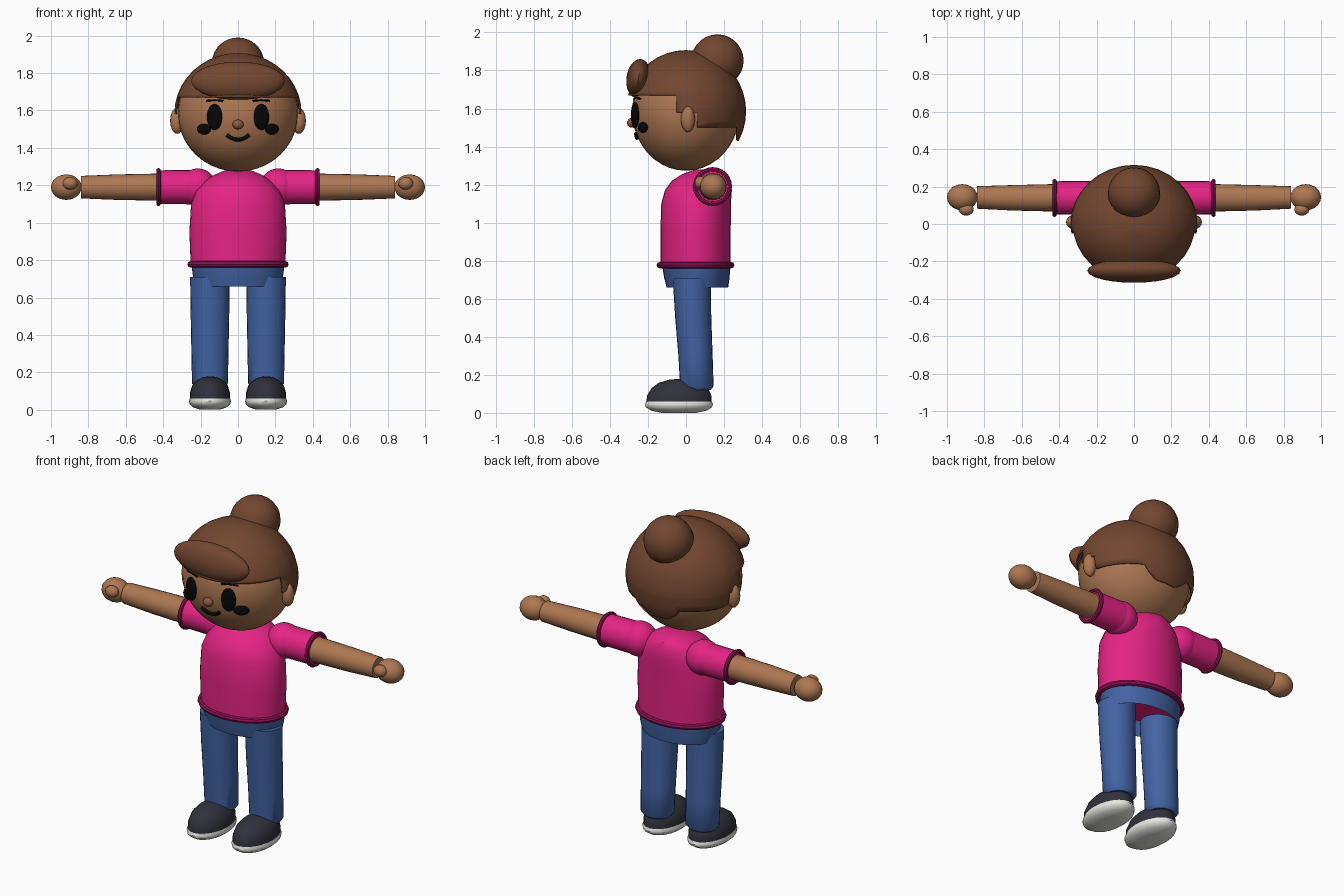
import bpy, bmesh
from math import cos, sin, pi, sqrt, radians
from mathutils import Vector

cube = bpy.data.objects.get("Cube")
if cube:
    bpy.data.objects.remove(cube, do_unlink=True)


def material(name, r, g, b):
    m = bpy.data.materials.new(name)
    m.use_nodes = True
    m.diffuse_color = (r, g, b, 1)
    bsdf = m.node_tree.nodes["Principled BSDF"]
    bsdf.inputs["Base Color"].default_value = (r, g, b, 1)
    bsdf.inputs["Roughness"].default_value = 0.8
    return m


SKIN = material("skin", 0.42, 0.185, 0.085)
NOSE = material("nose_brown", 0.27, 0.105, 0.05)
HAIR = material("hair_brown", 0.17, 0.062, 0.03)
PINK = material("shirt_pink", 0.78, 0.017, 0.23)
TRIM = material("trim_dark_pink", 0.28, 0.005, 0.09)
DENIM = material("trouser_blue", 0.055, 0.125, 0.37)
SHOE = material("shoe_charcoal", 0.03, 0.03, 0.045)
SOLE = material("sole_white", 0.8, 0.8, 0.75)
BLACK = material("face_black", 0.002, 0.002, 0.002)


def add_mesh(name, bm, mat, loc=(0, 0, 0), rot=(0, 0, 0)):
    mesh = bpy.data.meshes.new(name)
    bmesh.ops.recalc_face_normals(bm, faces=bm.faces)
    bm.to_mesh(mesh)
    bm.free()
    mesh.materials.append(mat)
    obj = bpy.data.objects.new(name, mesh)
    obj.location, obj.rotation_euler = loc, rot
    bpy.context.collection.objects.link(obj)
    bpy.ops.object.select_all(action="DESELECT")
    obj.select_set(True)
    bpy.context.view_layer.objects.active = obj
    bpy.ops.object.shade_smooth_by_angle(angle=radians(40))
    return obj


def sphere(radii, seg, rings):
    bm = bmesh.new()
    bmesh.ops.create_uvsphere(bm, u_segments=seg, v_segments=rings, radius=1)
    bmesh.ops.scale(bm, vec=Vector(radii), verts=bm.verts)
    return bm


def ball(name, loc, radii, mat, seg=24, rings=14, rot=(0, 0, 0)):
    return add_mesh(name, sphere(radii, seg, rings), mat, loc, rot)


def loft(name, rings, mat, loc=(0, 0, 0), rot=(0, 0, 0), caps=(True, True), n=24):
    """Skin elliptical rings given as (height, centre_y, radius_x, radius_y)."""
    bm = bmesh.new()
    loops = [[bm.verts.new((rx * cos(2 * pi * i / n), cy + ry * sin(2 * pi * i / n), z))
              for i in range(n)] for z, cy, rx, ry in rings]
    for a, b in zip(loops, loops[1:]):
        for i in range(n):
            j = (i + 1) % n
            bm.faces.new((a[i], a[j], b[j], b[i]))
    for loop, cap in zip((loops[0], loops[-1]), caps):
        if cap:
            bm.faces.new(loop)
    return add_mesh(name, bm, mat, loc, rot)


def band(name, loc, rx, ry, tube, mat, rot=(0, 0, 0)):
    """Elliptical tube lying round an opening."""
    bm, n, k = bmesh.new(), 24, 8
    grid = [[bm.verts.new(((rx + tube * cos(2 * pi * j / k)) * cos(2 * pi * i / n),
                           (ry + tube * cos(2 * pi * j / k)) * sin(2 * pi * i / n),
                           tube * sin(2 * pi * j / k))) for j in range(k)] for i in range(n)]
    for i in range(n):
        a, b = grid[i], grid[(i + 1) % n]
        for j in range(k):
            bm.faces.new((a[j], b[j], b[(j + 1) % k], a[(j + 1) % k]))
    return add_mesh(name, bm, mat, loc, rot)


# Head
HEAD_Z = 1.585
HEAD = (0.322, 0.283, 0.312)
ball("head", (0, 0, HEAD_Z), HEAD, SKIN, 32, 20)


def face_y(x, z):
    return -HEAD[1] * sqrt(1 - (x / HEAD[0]) ** 2 - ((z - HEAD_Z) / HEAD[2]) ** 2)


def face_line(name, x0, x1, height, depth):
    """Thin tube drawn over the face from x0 to x1."""
    curve = bpy.data.curves.new(name, "CURVE")
    curve.dimensions = "3D"
    curve.bevel_depth, curve.bevel_resolution, curve.use_fill_caps = depth, 2, True
    spline = curve.splines.new("POLY")
    spline.points.add(10)
    for i, p in enumerate(spline.points):
        x = x0 + (x1 - x0) * i / 10
        p.co = (x, face_y(x, height(x)) - 0.006, height(x), 1)
    curve.materials.append(BLACK)
    obj = bpy.data.objects.new(name, curve)
    bpy.context.collection.objects.link(obj)


# Hair cap with a stepped hairline
bm = sphere((0.34, 0.316, 0.322), 32, 20)
steps = ((-0.05, 0.085), (0.06, -0.005), (0.27, -0.085), (1, -0.155))
for y, z in steps:
    for co, no in (((0, y, 0), (0, 1, 0)), ((0, 0, z), (0, 0, 1))):
        bmesh.ops.bisect_plane(bm, geom=bm.verts[:] + bm.edges[:] + bm.faces[:],
                               plane_co=co, plane_no=no)


def below_hairline(face):
    c = face.calc_center_median()
    return c.z < next(z for y, z in steps if c.y < y)


bmesh.ops.delete(bm, geom=[f for f in bm.faces if below_hairline(f)], context="FACES")
hair = add_mesh("hair_cap", bm, HAIR, (0, 0, HEAD_Z))
shell = hair.modifiers.new("thickness", "SOLIDIFY")
shell.thickness, shell.offset = 0.008, -1

ball("hair_bun", (0, 0.165, 1.852), (0.14, 0.138, 0.138), HAIR)
ball("hair_fringe", (0, -0.25, 1.758), (0.25, 0.063, 0.103), HAIR, rot=(radians(-8), 0, 0))

# Face
ball("nose", (0, -0.285, 1.525), (0.03, 0.025, 0.026), NOSE, 16, 10)
face_line("mouth", -0.06, 0.06, lambda x: 1.444 + 7 * x * x, 0.01)

# Torso
loft("shirt_body", [(0.775, 0.05, 0.253, 0.184), (0.95, 0.05, 0.26, 0.185),
                    (1.1, 0.053, 0.251, 0.183), (1.17, 0.065, 0.225, 0.176),
                    (1.22, 0.08, 0.18, 0.155), (1.255, 0.1, 0.13, 0.12),
                    (1.28, 0.11, 0.07, 0.06)], PINK, n=32)
band("shirt_hem", (0, 0.05, 0.777), 0.254, 0.188, 0.017, TRIM)
loft("trouser_hips", [(0.66, 0.06, 0.228, 0.162), (0.71, 0.057, 0.24, 0.172),
                      (0.78, 0.054, 0.25, 0.18)], DENIM, caps=(False, True), n=32)

# Paired parts
for s, side in ((1, "left"), (-1, "right")):
    ball(side + "_ear", (s * 0.325, 0.01, 1.545), (0.038, 0.037, 0.07), SKIN, 16, 10)
    ball(side + "_eye", (s * 0.125, face_y(0.125, 1.565) - 0.008, 1.565),
         (0.043, 0.018, 0.07), BLACK, 20, 12, (0, 0, s * radians(18)))
    ball(side + "_cheek", (s * 0.182, face_y(0.182, 1.5) - 0.006, 1.5),
         (0.044, 0.014, 0.029), BLACK, 16, 10, (0, 0, s * radians(32)))
    face_line(side + "_eyebrow", s * 0.08, s * 0.17, lambda x: 1.655 - 2 * (abs(x) - 0.125) ** 2, 0.005)

    # Arm, built along x
    turn = (0, s * pi / 2, 0)
    at = (0, 0.14, 1.19)
    ball(side + "_shoulder", (s * 0.215, 0.135, 1.19), (0.1, 0.098, 0.1), PINK)
    loft(side + "_sleeve", [(0.2, 0, 0.092, 0.09), (0.33, 0, 0.091, 0.09),
                            (0.43, 0, 0.09, 0.088)], PINK, at, turn)
    band(side + "_cuff", (s * 0.425, 0.14, 1.19), 0.09, 0.09, 0.012, TRIM, turn)
    loft(side + "_arm", [(0.4, 0, 0.073, 0.074), (0.65, 0, 0.068, 0.068),
                         (0.84, 0.002, 0.06, 0.06)], SKIN, at, turn)
    ball(side + "_hand", (s * 0.918, 0.143, 1.19), (0.082, 0.07, 0.068), SKIN, 20, 12)
    ball(side + "_thumb", (s * 0.897, 0.078, 1.21), (0.04, 0.033, 0.034), SKIN, 16, 10)

    # Leg and shoe
    foot = (s * 0.15, 0, 0)
    loft(side + "_leg", [(0.12, 0.06, 0.08, 0.07), (0.14, 0.057, 0.096, 0.088),
                         (0.3, 0.05, 0.099, 0.09), (0.5, 0.038, 0.103, 0.095),
                         (0.71, 0.03, 0.106, 0.1)], DENIM, foot)
    loft(side + "_shoe", [(0.05, -0.037, 0.107, 0.17), (0.09, -0.036, 0.107, 0.17),
                          (0.13, -0.033, 0.095, 0.148), (0.158, -0.035, 0.07, 0.108),
                          (0.174, -0.037, 0.035, 0.055), (0.178, -0.038, 0.01, 0.015)], SHOE, foot)
    loft(side + "_sole", [(0, -0.037, 0.05, 0.09), (0.012, -0.037, 0.088, 0.146),
                          (0.03, -0.037, 0.109, 0.174), (0.046, -0.037, 0.112, 0.179),
                          (0.06, -0.037, 0.108, 0.172)], SOLE, foot)
